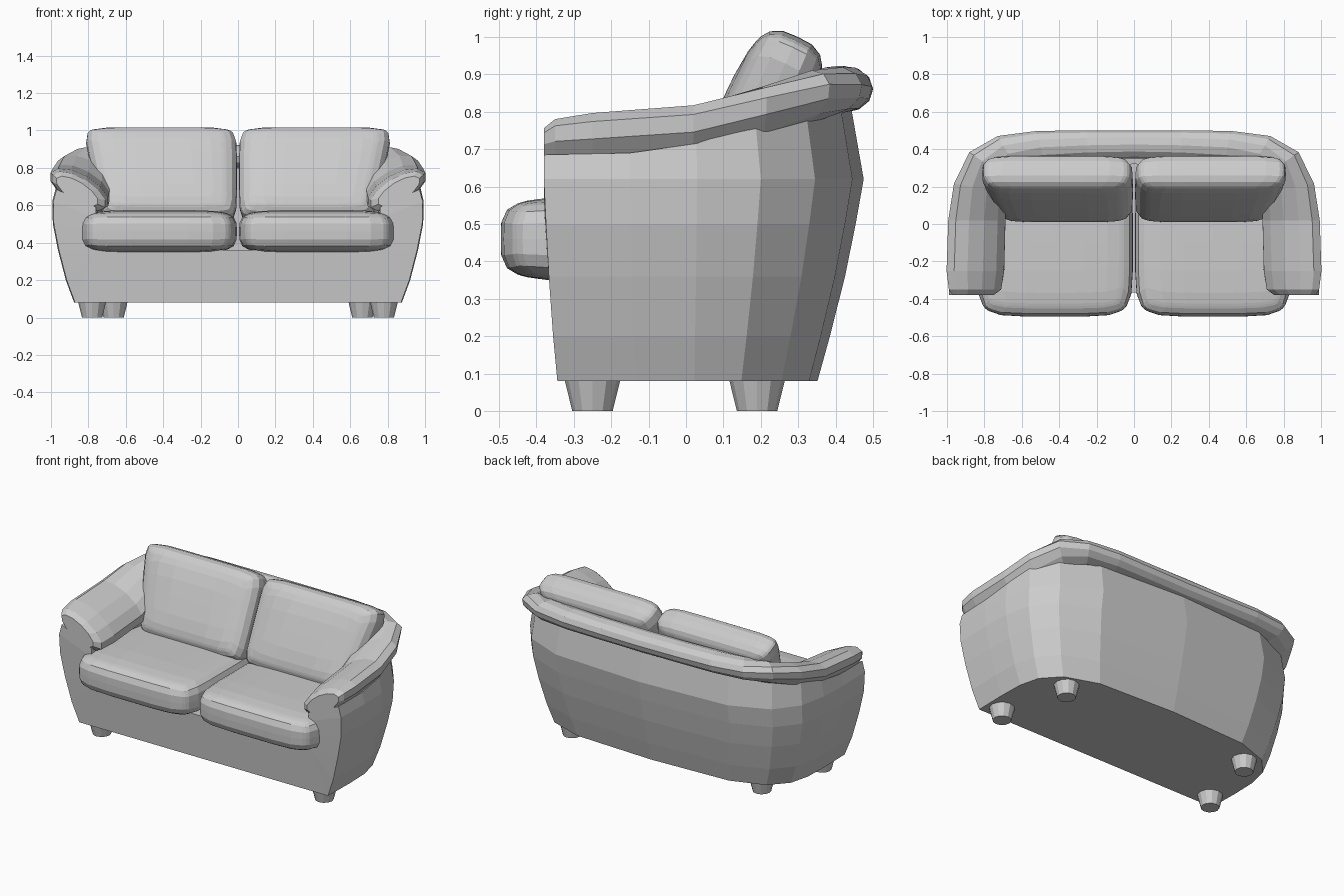
import bpy, bmesh
from math import sin, cos, pi, radians
from mathutils import Matrix, Vector

if "Cube" in bpy.data.objects:
    bpy.data.objects.remove(bpy.data.objects["Cube"])


def finish(bm, name, mirror=False):
    bmesh.ops.recalc_face_normals(bm, faces=bm.faces)
    me = bpy.data.meshes.new(name)
    bm.to_mesh(me)
    bm.free()
    ob = bpy.data.objects.new(name, me)
    bpy.context.collection.objects.link(ob)
    if mirror:
        mod = ob.modifiers.new("Mirror", 'MIRROR')
        mod.use_clip = True
    return ob


def both_sides(half):
    # right half from front to back centre, then the left half back to front
    return half + [(-p[0],) + tuple(p[1:]) for p in reversed(half[:-1])]


# Body: U-shaped shell with a flared outside, seat deck and closed front
# outline points: x, y, top height
outer = both_sides([(.985, -.38, .685), (.99, -.15, .69), (.985, .03, .715), (.95, .2, .77),
                    (.84, .345, .80), (.6, .445, .81), (0, .475, .81)])
inner = both_sides([(.76, -.38, .59), (.75, -.15, .60), (.75, .03, .62), (.72, .14, .70),
                    (.65, .23, .78), (.5, .30, .80), (0, .32, .80)])
# levels: z (None = top), side scale, front scale, back scale
levels = [(.08, .885, .905, .74), (.2, .93, .935, .81), (.36, .972, .965, .895),
          (.5, 1, .985, .955), (.62, 1.003, 1, 1), (None, .985, 1, .93)]
DECK = 2
bm = bmesh.new()
outs, ins = [], []
for z, sx, sf, sb in levels:
    outs.append([bm.verts.new((x * sx, y * (sf if y < 0 else sb),
                 t if z is None else min(z, t - .02))) for x, y, t in outer])
    ins.append([bm.verts.new((x, y * (sf if y < 0 else 1),
                t if z is None else min(z, .36 + (t - .36) * (z - .36) / .34)))
                for x, y, t in inner] if z is None or z >= .36 else None)
n = len(outer)
front = [bm.verts.new((s * .76, -.38 * .905, .08)) for s in (1, -1)]
for k in range(len(levels) - 1):
    for i in range(n - 1):
        bm.faces.new((outs[k][i], outs[k][i + 1], outs[k + 1][i + 1], outs[k + 1][i]))
        if k >= DECK:
            bm.faces.new((ins[k][i], ins[k + 1][i], ins[k + 1][i + 1], ins[k][i + 1]))
    for e in (0, -1):
        if k >= DECK:
            bm.faces.new((outs[k][e], ins[k][e], ins[k + 1][e], outs[k + 1][e]))
for i in range(n - 1):
    bm.faces.new((outs[-1][i], outs[-1][i + 1], ins[-1][i + 1], ins[-1][i]))
bm.faces.new(ins[DECK])
bm.faces.new(outs[0] + [front[1], front[0]])
bm.faces.new([front[0], front[1]] + [outs[k][-1] for k in range(DECK + 1)]
             + [ins[DECK][-1], ins[DECK][0]] + [outs[k][0] for k in range(DECK, -1, -1)])
bmesh.ops.triangulate(bm, faces=[f for f in bm.faces if len(f.verts) > 4])
finish(bm, "sofa_body")

# Padded roll: swept oval running along the arm and around the back
# stations: x, y, z, inward heading, downward tilt, half width, half thickness
stations = [(.86, -.38, .675, 0, 32, .13, .05), (.85, -.35, .675, 0, 32, .165, .07),
            (.848, -.25, .685, 0, 30, .178, .08), (.84, .02, .708, 0, 29, .175, .082),
            (.82, .19, .77, 10, 25, .16, .078), (.775, .31, .832, 35, 18, .135, .07),
            (.68, .385, .855, 60, 10, .1, .065), (.5, .415, .86, 78, 5, .085, .063),
            (.25, .423, .86, 87, 2, .077, .062), (0, .425, .86, 90, 0, .075, .062)]
SIDES = 12
bm = bmesh.new()
rings = []
for x, y, z, head, tilt, a, b in stations:
    h, t = radians(head), radians(tilt)
    u = Vector((-cos(h) * cos(t), -sin(h) * cos(t), -sin(t)))
    v = Vector((-cos(h) * -sin(t), -sin(h) * -sin(t), -cos(t))) * -1
    rings.append([bm.verts.new(Vector((x, y, z)) + u * a * cos(q) + v * b * sin(q))
                  for q in (2 * pi * i / SIDES for i in range(SIDES))])
for r, s in zip(rings, rings[1:]):
    for i in range(SIDES):
        j = (i + 1) % SIDES
        bm.faces.new((r[i], r[j], s[j], s[i]))
bm.faces.new(rings[0])
finish(bm, "arm_and_back_roll", mirror=True)


# Cushions: cube pushed out to a rounded pillow, optionally tapered and tilted
def cushion(name, centre, half, plan, puff, taper=0, tilt=0):
    bm = bmesh.new()
    bmesh.ops.create_cube(bm, size=2)
    bmesh.ops.subdivide_edges(bm, edges=bm.edges[:], cuts=7, use_grid_fill=True)
    for v in bm.verts:
        p = [sin(c * pi / 2) for c in v.co]
        r = ((abs(p[0]) ** plan + abs(p[1]) ** plan) ** (puff / plan)
             + abs(p[2]) ** puff) ** (1 / puff)
        x, y, z = (c / r * s for c, s in zip(p, half))
        x = (x + half[0]) * (1 - taper * (1 - y / half[1]) / 2) - half[0]
        v.co = (x, y, z)
    bm.transform(Matrix.Translation(centre) @ Matrix.Rotation(radians(tilt), 4, 'X'))
    finish(bm, name, mirror=True)


cushion("seat_cushions", (.423, -.1, .46), (.417, .395, .115), 6, 4.5)
cushion("back_cushions", (.418, .187, .76), (.412, .265, .112), 9, 3.6, taper=.13, tilt=65)

# Feet: tapered round legs, rear pair set closer in
for name, x, y in (("front_leg", .78, -.25), ("rear_leg", .665, .19)):
    bm = bmesh.new()
    bmesh.ops.create_cone(bm, cap_ends=True, segments=12, radius1=.054, radius2=.075,
                          depth=.085, matrix=Matrix.Translation((x, y, .0425)))
    finish(bm, name, mirror=True)
